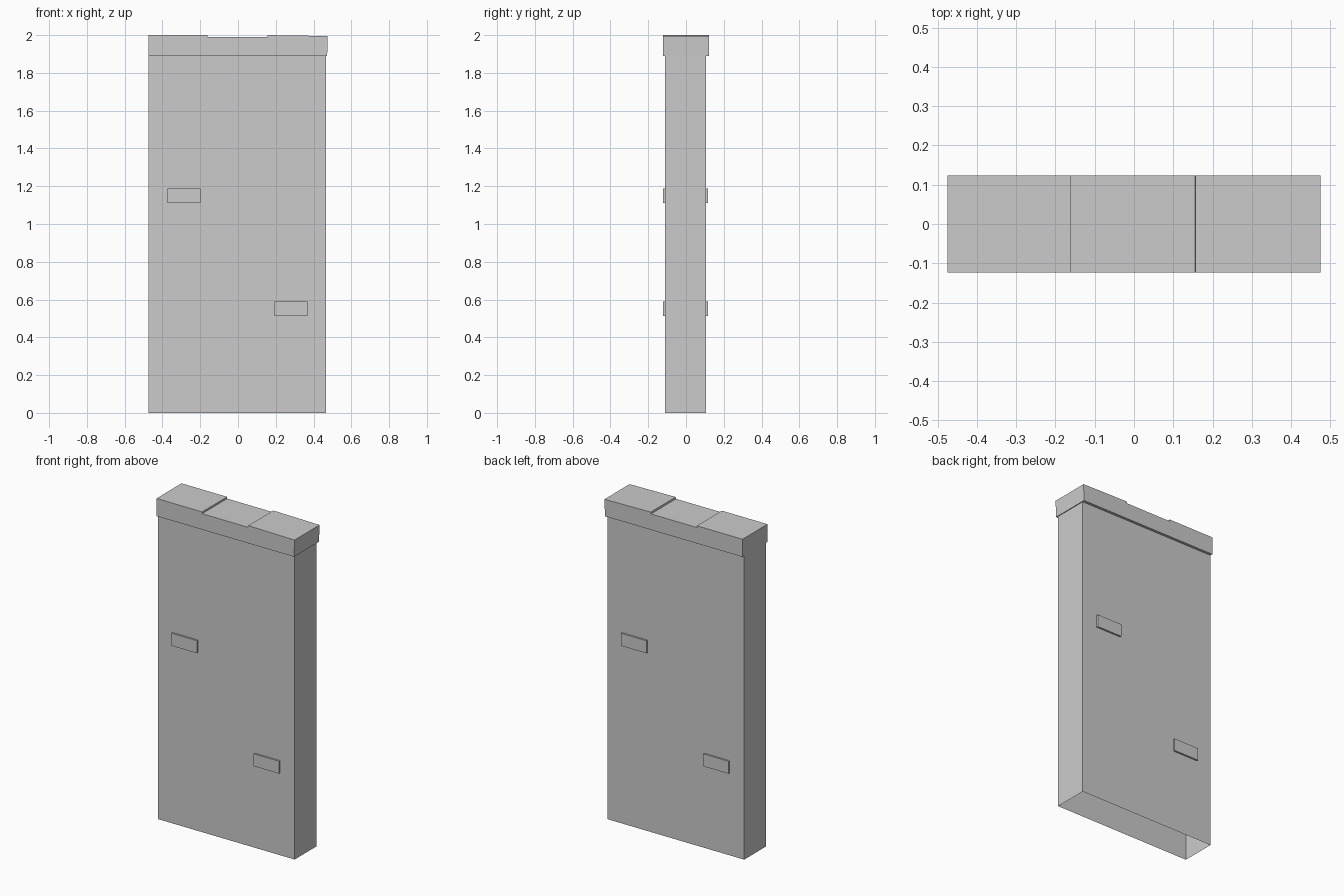
import bpy
import bmesh
from mathutils import Matrix

old = bpy.data.objects.get("Cube")
if old:
    bpy.data.objects.remove(old)

GREY = (0.6, 0.6, 0.6, 1)
stone = bpy.data.materials.new("plain grey")
stone.use_nodes = True
stone.diffuse_color = GREY
stone.node_tree.nodes["Principled BSDF"].inputs["Base Color"].default_value = GREY


def make_object(name, bm):
    bmesh.ops.recalc_face_normals(bm, faces=bm.faces)
    mesh = bpy.data.meshes.new(name)
    bm.to_mesh(mesh)
    bm.free()
    mesh.materials.append(stone)
    obj = bpy.data.objects.new(name, mesh)
    bpy.context.collection.objects.link(obj)
    return obj


def box(name, x, y, z, open_bottom=False):
    """Box from (low, high) ranges, optionally without its bottom face."""
    bm = bmesh.new()
    size = [r[1] - r[0] for r in (x, y, z)]
    centre = [(r[0] + r[1]) / 2 for r in (x, y, z)]
    bmesh.ops.create_cube(bm, size=1, matrix=Matrix.Translation(centre) @ Matrix.Diagonal((*size, 1)))
    bmesh.ops.recalc_face_normals(bm, faces=bm.faces)
    if open_bottom:
        floor = [f for f in bm.faces if f.normal.z < -0.9]
        bmesh.ops.delete(bm, geom=floor, context="FACES_ONLY")
    return make_object(name, bm)


# Hollow slab, open underneath
BODY_X, BODY_Y = (-0.475, 0.467), (-0.110, 0.106)
box("body", BODY_X, BODY_Y, (0, 1.9), open_bottom=True)

# Overhanging cap: stepped profile with a shallow middle recess, extruded in depth
profile = [(-0.475, 1.89), (0.472, 1.89), (0.475, 1.995), (0.157, 2.0),
           (0.155, 1.989), (-0.161, 1.989), (-0.161, 2.0), (-0.475, 2.0)]
bm = bmesh.new()
face = bm.faces.new([bm.verts.new((x, -0.123, z)) for x, z in profile])
extruded = bmesh.ops.extrude_face_region(bm, geom=[face])
bmesh.ops.translate(bm, vec=(0, 0.246, 0),
                    verts=[g for g in extruded["geom"] if isinstance(g, bmesh.types.BMVert)])
make_object("cap", bm)

# Small raised plates on the front, repeated on the back by a half turn
for level, x, z in (("upper", (-0.373, -0.199), (1.11, 1.188)),
                    ("lower", (0.193, 0.367), (0.512, 0.589))):
    box(f"front_{level}_plate", x, (-0.121, BODY_Y[0] + 0.005), z)
    turn = sum(BODY_X)
    box(f"back_{level}_plate", (turn - x[1], turn - x[0]), (BODY_Y[1] - 0.005, 0.117), z)
